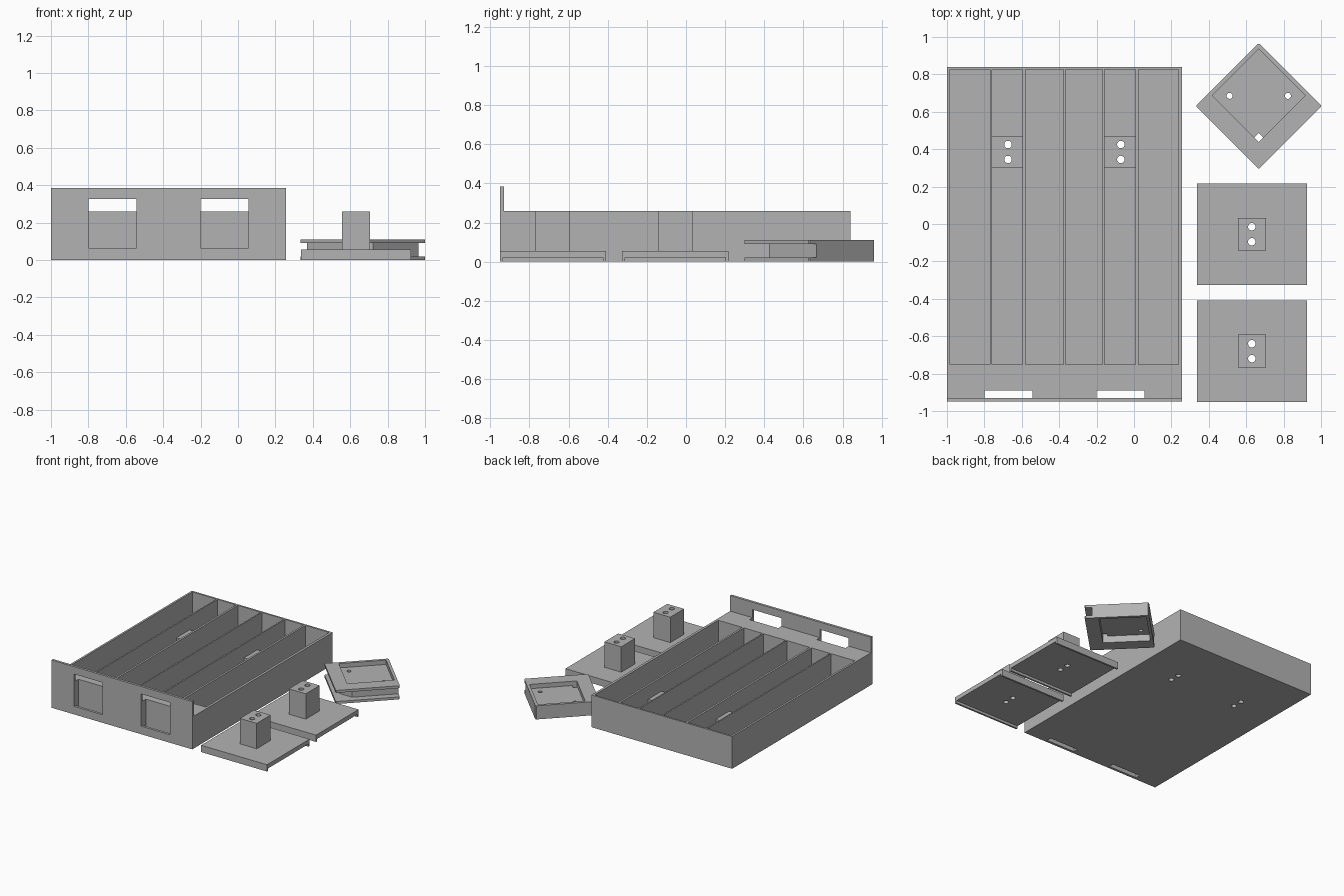
import bpy, bmesh, math
from mathutils import Vector

if "Cube" in bpy.data.objects:
    bpy.data.objects.remove(bpy.data.objects["Cube"])

grey = bpy.data.materials.new("plain grey")
grey.diffuse_color = (0.45, 0.45, 0.45, 1)
grey.use_nodes = True
grey.node_tree.nodes["Principled BSDF"].inputs["Base Color"].default_value = grey.diffuse_color


def prism(name, pts, lo, hi, axis="z"):
    """Extrude an outline: (x, y) along z, or (y, z) along x."""
    place = (lambda p, h: (p[0], p[1], h)) if axis == "z" else (lambda p, h: (h, p[0], p[1]))
    bm = bmesh.new()
    face = bm.faces.new([bm.verts.new(place(p, lo)) for p in pts])
    out = bmesh.ops.extrude_face_region(bm, geom=[face])
    verts = [g for g in out["geom"] if isinstance(g, bmesh.types.BMVert)]
    bmesh.ops.translate(bm, verts=verts, vec=Vector(place((0, 0), hi - lo)))
    bmesh.ops.recalc_face_normals(bm, faces=bm.faces)
    mesh = bpy.data.meshes.new(name)
    bm.to_mesh(mesh)
    bm.free()
    mesh.materials.append(grey)
    obj = bpy.data.objects.new(name, mesh)
    bpy.context.collection.objects.link(obj)
    return obj


def rect(x0, x1, y0, y1):
    return [(x0, y0), (x1, y0), (x1, y1), (x0, y1)]


def diamond(cx, cy, r):
    return [(cx + r, cy), (cx, cy + r), (cx - r, cy), (cx, cy - r)]


def circle(cx, cy, r, n=24):
    return [(cx + r * math.cos(math.tau * i / n), cy + r * math.sin(math.tau * i / n)) for i in range(n)]


def combine(obj, pts, lo, hi, op="DIFFERENCE"):
    """Cut an extruded outline out of a part, or join it on."""
    tool = prism("tool", pts, lo, hi)
    mod = obj.modifiers.new("shape", "BOOLEAN")
    mod.operation, mod.solver, mod.object = op, "EXACT", tool
    bpy.context.view_layer.objects.active = obj
    bpy.ops.object.modifier_apply(modifier=mod.name)
    bpy.data.objects.remove(tool)


# Drawer tray with tall front panel
tray = prism("drawer_tray", [(-0.95, 0), (0.84, 0), (0.84, 0.26), (-0.93, 0.26), (-0.93, 0.385), (-0.95, 0.385)],
             -1, 0.257, "x")

# Six long compartments
for x0, x1 in [(-0.984, -0.771), (-0.76, -0.595), (-0.579, -0.376),
               (-0.365, -0.168), (-0.157, 0.008), (0.024, 0.237)]:
    combine(tray, rect(x0, x1, -0.75, 0.825), 0.02, 0.5)

# Handle windows and the slots behind them
for x0 in (-0.80, -0.20):
    combine(tray, rect(x0, x0 + 0.257, -1.1, -0.89), 0.065, 0.325)
    combine(tray, rect(x0, x0 + 0.257, -0.93, -0.89), -0.1, 0.3)

# Raised screw blocks in two compartments
for x0, x1 in [(-0.765, -0.59), (-0.162, 0.013)]:
    combine(tray, rect(x0, x1, 0.30, 0.47), 0.01, 0.15, "UNION")
    for y in (0.345, 0.425):
        combine(tray, circle((x0 + x1) / 2 + 0.004, y, 0.02), -0.1, 0.4)

# Two lipped plates with posts
for i, y in enumerate((-0.68, -0.055)):
    section = [(-0.271, 0), (-0.256, 0), (-0.256, 0.02), (0.256, 0.02),
               (0.256, 0), (0.271, 0), (0.271, 0.055), (-0.271, 0.055)]
    plate = prism(f"post_plate_{i + 1}", [(y + a, z) for a, z in section], 0.337, 0.925, "x")
    combine(plate, rect(0.555, 0.705, y - 0.088, y + 0.088), 0.04, 0.26, "UNION")
    for dy in (-0.04, 0.04):
        combine(plate, circle(0.63, y + dy, 0.02), -0.1, 0.4)

# Diamond holder with slightly clipped corners
cx, cy, r, c = 0.667, 0.63, 0.337, 0.332
outline = []
for k in range(4):
    dx, dy = [(1, 0), (0, 1), (-1, 0), (0, -1)][k]
    for s in (-1, 1):
        outline.append((cx + dx * c - dy * s * (r - c), cy + dy * c + dx * s * (r - c)))
holder = prism("diamond_holder", outline, 0, 0.11)

# Groove round its two front sides
combine(holder, [(1.1, 0.802), (0.722, 0.424), (0.612, 0.424), (0.234, 0.802), (0.234, 0.2), (1.1, 0.2)], 0.02, 0.09)

# Recesses above and below, screw holes and corner opening
combine(holder, diamond(0.667, 0.687, 0.248), 0.075, 0.2)
combine(holder, diamond(0.667, 0.687, 0.248), -0.1, 0.055)
for x in (0.511, 0.823):
    combine(holder, circle(x, 0.685, 0.016), -0.1, 0.2)
combine(holder, diamond(0.667, 0.463, 0.024), -0.1, 0.2)
